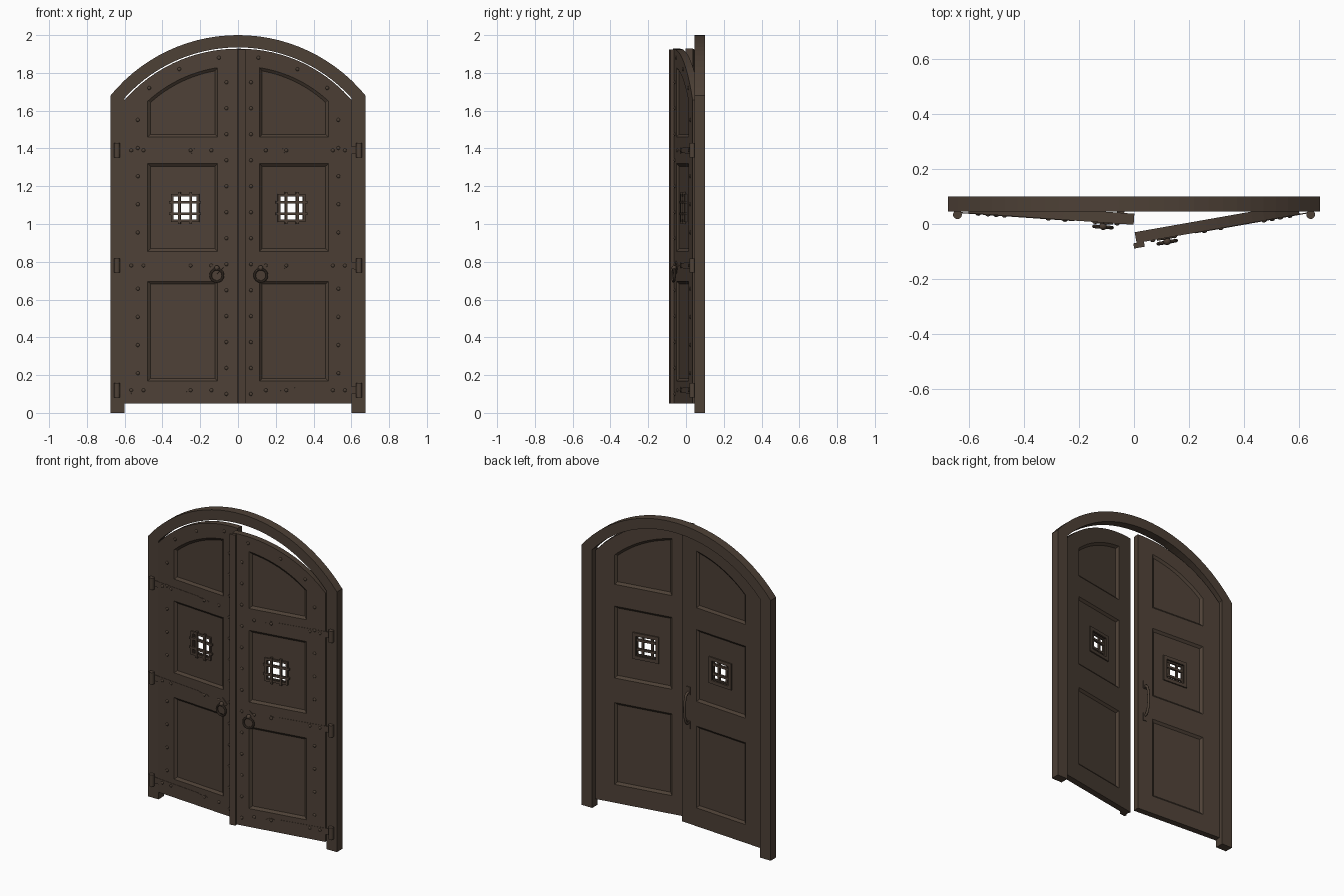
import bpy, bmesh, math
from mathutils import Matrix, Vector

if "Cube" in bpy.data.objects:
    bpy.data.objects.remove(bpy.data.objects["Cube"])

wood = bpy.data.materials.new("dark_brown")
wood.diffuse_color = (0.075, 0.052, 0.037, 1)
wood.use_nodes = True
wood.node_tree.nodes["Principled BSDF"].inputs["Base Color"].default_value = wood.diffuse_color

CZ = 1.128                    # height of the arch centre
FRONT, BACK = 0.042, 0.082    # leaf faces when closed


def loft(bm, loops, closed=False):
    """Bridge equal loops of points; cap the ends unless closed."""
    rings = [[bm.verts.new(p) for p in lp] for lp in loops]
    n = len(rings[0])
    pairs = list(zip(rings, rings[1:])) + ([(rings[-1], rings[0])] if closed else [])
    for a, b in pairs:
        for i in range(n):
            j = (i + 1) % n
            bm.faces.new((a[i], a[j], b[j], b[i]))
    if not closed:
        bm.faces.new(rings[0])
        bm.faces.new(rings[-1])


def plate(bm, pts, y0, y1):
    loft(bm, [[(x, y, z) for x, z in pts] for y in (y0, y1)])


def box(bm, x0, x1, y0, y1, z0, z1):
    plate(bm, [(x0, z0), (x1, z0), (x1, z1), (x0, z1)], y0, y1)


def dome(bm, x, z, r=0.010):
    m = Matrix.Translation((x, FRONT, z)) @ Matrix.Diagonal((r, r * 0.7, r, 1))
    bmesh.ops.create_uvsphere(bm, u_segments=10, v_segments=6, radius=1, matrix=m)


def tube(bm, path, r, n=10, closed=False):
    """Round tube along points lying in a plane."""
    loops, m = [], len(path)
    nrm = (path[1] - path[0]).cross(path[m // 2] - path[0]).normalized()
    for i, p in enumerate(path):
        a = path[(i - 1) % m] if closed else path[max(i - 1, 0)]
        b = path[(i + 1) % m] if closed else path[min(i + 1, m - 1)]
        side = (b - a).normalized().cross(nrm)
        loops.append([p + r * (math.cos(t) * side + math.sin(t) * nrm)
                      for t in (2 * math.pi * k / n for k in range(n))])
    loft(bm, loops, closed)


def finish(name, bm, mat=Matrix(), smooth=False):
    bmesh.ops.transform(bm, matrix=mat, verts=bm.verts)
    bmesh.ops.recalc_face_normals(bm, faces=bm.faces)
    me = bpy.data.meshes.new(name)
    bm.to_mesh(me)
    bm.free()
    ob = bpy.data.objects.new(name, me)
    bpy.context.collection.objects.link(ob)
    me.materials.append(wood)
    if smooth:
        bpy.ops.object.select_all(action='DESELECT')
        ob.select_set(True)
        bpy.context.view_layer.objects.active = ob
        bpy.ops.object.shade_smooth_by_angle(angle=math.radians(40))
    return ob


def arched(x0, x1, z0, R, n=14):
    """Panel outline with a top edge on the arch of radius R."""
    pts = [(x1, z0), (x0, z0)]
    for i in range(n + 1):
        x = x0 + (x1 - x0) * i / n
        pts.append((x, CZ + math.sqrt(R * R - x * x)))
    return pts


def cut(ob, bm):
    """Subtract closed shapes from an object."""
    cutter = finish("cutter", bm)
    cutter.hide_render = True
    mod = ob.modifiers.new("cut", 'BOOLEAN')
    mod.operation, mod.solver, mod.object = 'DIFFERENCE', 'EXACT', cutter
    bpy.context.view_layer.objects.active = ob
    bpy.ops.object.modifier_apply(modifier=mod.name)
    bpy.data.objects.remove(cutter)


# arched frame, swept as a rectangular section
def section(xi, zi, xo, zo):
    return [(xi, 0.045, zi), (xo, 0.045, zo), (xo, 0.10, zo), (xi, 0.10, zi)]


RO, RI = 0.872, 0.807
ao, ai = math.asin(0.675 / RO), math.asin(0.60 / RI)
secs = [section(-0.60, 0, -0.675, 0)]
for i in range(29):
    t = -1 + 2 * i / 28
    secs.append(section(RI * math.sin(t * ai), CZ + RI * math.cos(t * ai),
                        RO * math.sin(t * ao), CZ + RO * math.cos(t * ao)))
secs.append(section(0.60, 0, 0.675, 0))
bm = bmesh.new()
loft(bm, secs)
finish("arched_frame", bm)

WX, WZ = -0.28, 1.085         # window centre
HINGES = (0.12, 0.78, 1.39)

# both leaves are drawn as the left one, swung open, then mirrored
for side, s, ang in (("left", 1, 4), ("right", -1, 10)):
    M = (Matrix.Diagonal((s, 1, 1, 1)) @ Matrix.Translation((-0.64, 0.04, 0))
         @ Matrix.Rotation(math.radians(-ang), 4, 'Z') @ Matrix.Translation((0.64, -0.04, 0)))

    # leaf with sunk panels on both faces
    bm = bmesh.new()
    plate(bm, arched(-0.60, 0, 0.05, 0.80), FRONT, BACK)
    leaf = finish(side + "_door_leaf", bm)
    bm = bmesh.new()
    for face, d in ((FRONT, 1), (BACK, -1)):
        loops = {0: [], 1: [], 2: []}
        for y, e in ((face - 0.01 * d, -0.012), (face + 0.012 * d, 0.015)):
            x0, x1 = -0.478 + e, -0.107 - e
            for k, (z0, z1) in enumerate(((0.168, 0.697), (0.855, 1.32))):
                loops[k].append([(x0, y, z0 + e), (x1, y, z0 + e),
                                 (x1, y, z1 - e), (x0, y, z1 - e)])
            loops[2].append([(x, y, z) for x, z in arched(x0, x1, 1.46 + e, 0.708 - e)])
        for lp in loops.values():
            loft(bm, lp)
    cut(leaf, bm)
    bm = bmesh.new()
    box(bm, WX - 0.07, WX + 0.07, 0, 0.12, WZ - 0.07, WZ + 0.07)
    cut(leaf, bm)
    leaf.data.transform(M)
    if s < 0:
        leaf.data.flip_normals()

    # window grille and inner window frame
    bm = bmesh.new()
    for o in (-0.068, -0.03, 0.03, 0.068):
        w = 0.007
        if abs(o) < 0.05:
            box(bm, WX + o - w, WX + o + w, 0.040, 0.054, WZ - 0.085, WZ + 0.085)
            box(bm, WX - 0.085, WX + 0.085, 0.043, 0.057, WZ + o - w, WZ + o + w)
        else:
            box(bm, WX + o - w, WX + o + w, 0.045, 0.056, WZ - 0.075, WZ + 0.075)
            box(bm, WX - 0.075, WX + 0.075, 0.045, 0.056, WZ + o - w, WZ + o + w)
    finish(side + "_window_grille", bm, M)
    bm = bmesh.new()
    for o in (-0.074, 0.074):
        box(bm, WX + o - 0.011, WX + o + 0.011, 0.066, 0.078, WZ - 0.085, WZ + 0.085)
        box(bm, WX - 0.063, WX + 0.063, 0.066, 0.078, WZ + o - 0.011, WZ + o + 0.011)
    finish(side + "_window_frame", bm, M)

    # hinge straps and knuckles
    bm, kn = bmesh.new(), bmesh.new()
    for z in HINGES:
        plate(bm, [(-0.64, z - 0.02), (-0.30, z - 0.014), (-0.27, z - 0.008), (-0.245, z - 0.016),
                   (-0.215, z), (-0.245, z + 0.016), (-0.27, z + 0.008), (-0.30, z + 0.014),
                   (-0.64, z + 0.02)], FRONT - 0.002, FRONT + 0.002)
        bmesh.ops.create_cone(kn, cap_ends=True, segments=16, radius1=0.016, radius2=0.016,
                              depth=0.076, matrix=Matrix.Translation((-0.64, 0.034, z)))
    finish(side + "_hinge_straps", bm, M)
    finish(side + "_hinge_knuckles", kn, M, True)

    # studs
    bm = bmesh.new()
    for i in range(10):
        if i not in (4,):
            dome(bm, -0.53, 0.21 + 0.149 * i)
    for i in range(13):
        dome(bm, -0.06, 0.10 + 0.1375 * i)
    for x, z in ((-0.47, 1.72), (-0.31, 1.82), (-0.10, 1.88)):
        dome(bm, x, z)
    for z in HINGES:
        for x in (-0.565, -0.50, -0.25, -0.14):
            dome(bm, x, z)
    finish(side + "_studs", bm, M, True)

    # ring pull with diamond plate and boss
    bm = bmesh.new()
    plate(bm, [(-0.145, 0.77), (-0.11, 0.735), (-0.075, 0.77), (-0.11, 0.805)], 0.037, 0.044)
    finish(side + "_pull_plate", bm, M)
    bm = bmesh.new()
    ring = [Vector((-0.11 + 0.033 * math.cos(t), 0.026, 0.728 + 0.033 * math.sin(t)))
            for t in (2 * math.pi * k / 24 for k in range(24))]
    tube(bm, ring, 0.0065, 8, True)
    bmesh.ops.create_uvsphere(bm, u_segments=12, v_segments=8, radius=0.014,
                              matrix=Matrix.Translation((-0.11, 0.029, 0.767)))
    finish(side + "_ring_pull", bm, M, True)

    if s > 0:
        # grab handle on the inner face of the left leaf
        bm = bmesh.new()
        path = [Vector((-0.05, 0.080 + 0.042 * math.sin(math.pi * k / 12) ** 0.6,
                        0.80 - 0.10 * math.cos(math.pi * k / 12))) for k in range(13)]
        tube(bm, path, 0.008)
        finish("inner_handle", bm, M, True)
        bm = bmesh.new()
        for z in (0.69, 0.91):
            box(bm, -0.063, -0.037, 0.080, 0.087, z - 0.025, z + 0.025)
        finish("inner_handle_plates", bm, M)
    else:
        # meeting strip covering the gap
        bm = bmesh.new()
        box(bm, -0.027, 0.012, 0.024, 0.043, 0.05, 1.925)
        finish("meeting_strip", bm, M)
